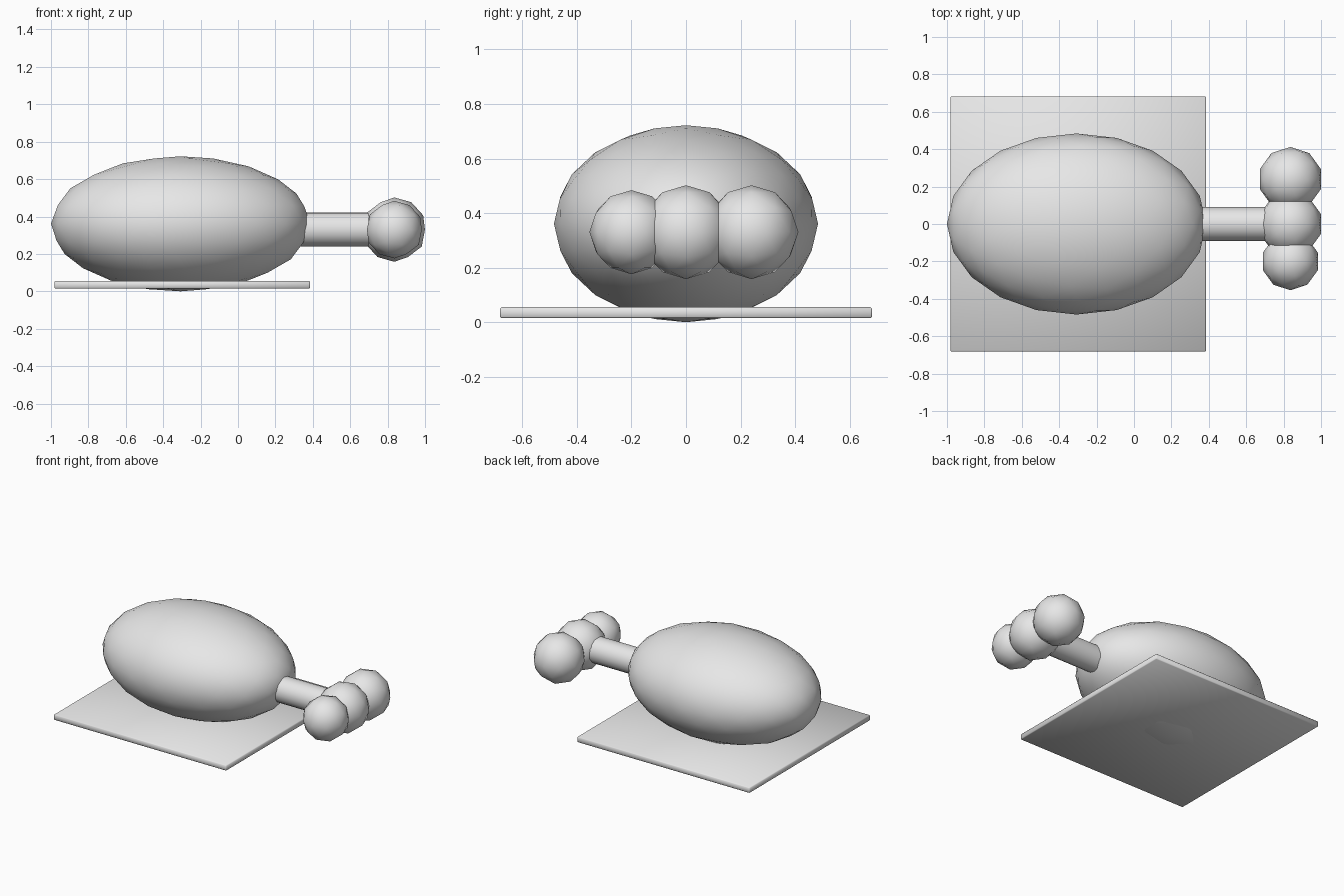
import bpy, math

if "Cube" in bpy.data.objects:
    bpy.data.objects.remove(bpy.data.objects["Cube"])

# One plain grey for the whole model
grey = bpy.data.materials.new("light_grey")
grey.diffuse_color = (0.8, 0.8, 0.8, 1.0)
grey.use_nodes = True
grey.node_tree.nodes["Principled BSDF"].inputs["Base Color"].default_value = grey.diffuse_color


def finish(name):
    ob = bpy.context.object
    ob.name = name
    ob.data.materials.append(grey)
    bpy.ops.object.shade_smooth()
    return ob


def ball(name, centre, radii, detail):
    bpy.ops.mesh.primitive_ico_sphere_add(subdivisions=detail, radius=1, location=centre)
    bpy.context.object.scale = radii
    return finish(name)


# Large egg-shaped body
ball("body", (-0.307, 0, 0.361), (0.693, 0.484, 0.361), 3)

# Three overlapping balls at the end of the neck
for name, y, r in (("ball_middle", 0.0, 0.172),
                   ("ball_back", 0.24, 0.172),
                   ("ball_front", -0.20, 0.154)):
    ball(name, (0.836, y, 0.33), (r, r, r), 2)

# Neck joining the body to the balls
bpy.ops.mesh.primitive_cylinder_add(vertices=16, radius=0.091, depth=0.55,
                                    location=(0.545, 0, 0.331),
                                    rotation=(0, math.pi / 2, 0))
finish("neck")
bpy.ops.object.shade_smooth_by_angle(angle=math.radians(40))

# Thin base plate with slightly eased edges
bpy.ops.mesh.primitive_cube_add(size=1, location=(-0.298, 0, 0.035))
bpy.context.object.scale = (1.366, 1.364, 0.04)
bpy.ops.object.transform_apply(location=False, rotation=False, scale=True)
plate = finish("base_plate")
bevel = plate.modifiers.new("eased_edges", 'BEVEL')
bevel.width = 0.005
bevel.segments = 1
